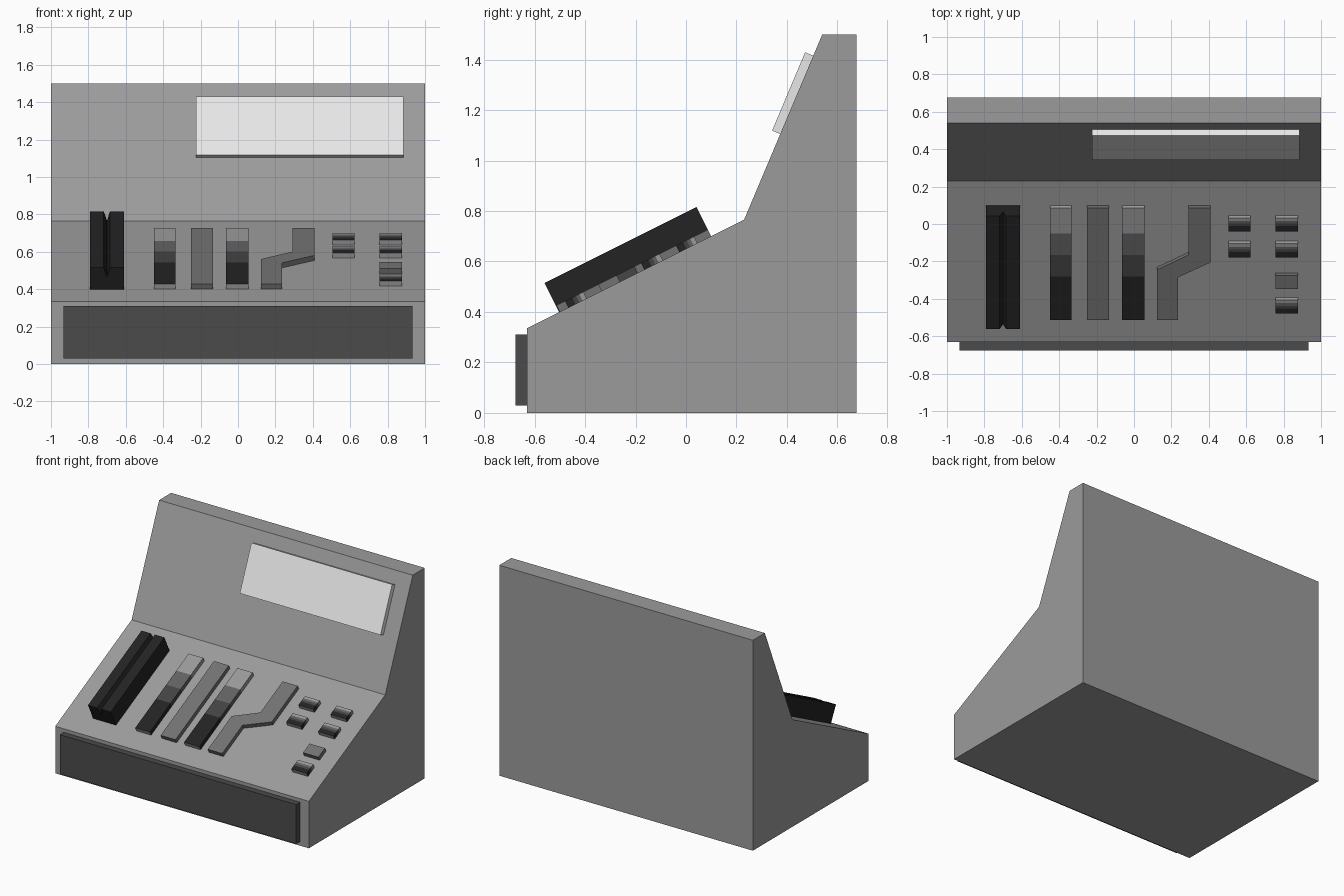
import bpy, bmesh, math
from mathutils import Matrix

if "Cube" in bpy.data.objects:
    bpy.data.objects.remove(bpy.data.objects["Cube"])


def mat(name, v):
    m = bpy.data.materials.new(name)
    m.diffuse_color = (v, v, v, 1)
    m.use_nodes = True
    m.node_tree.nodes["Principled BSDF"].inputs["Base Color"].default_value = m.diffuse_color
    return m


BODY = mat("casing_grey", 0.33)
DRAWER = mat("drawer_dark_grey", 0.07)
BLACK = mat("slot_black", 0.017)
SCREEN = mat("screen_white", 0.80)
KEY = mat("key_grey", 0.17)
END = mat("key_light_grey", 0.42)
BANDS = [BLACK, mat("band_dark", 0.055), mat("band_mid", 0.12), mat("band_light", 0.32)]

# Local frames: x across, y up the slope, z away from the surface
PANEL = Matrix.Translation((0, -0.63, 0.335)) @ Matrix.Rotation(math.atan2(0.43, 0.86), 4, 'X')
HOOD = Matrix.Translation((0, 0.23, 0.765)) @ Matrix.Rotation(math.atan2(0.735, 0.31), 4, 'X')
UPRIGHT = Matrix(((0, 0, 1, 0), (1, 0, 0, 0), (0, 1, 0, 0), (0, 0, 0, 1)))   # profile in y,z
ALONG = Matrix(((1, 0, 0, 0), (0, 0, 1, 0), (0, 1, 0, 0), (0, 0, 0, 1)))     # profile in x,height


def prism(name, outline, low, high, frame, mats):
    """Extrude a flat outline along the frame's z axis."""
    bm = bmesh.new()
    face = bm.faces.new([bm.verts.new((a, b, low)) for a, b in outline])
    ext = bmesh.ops.extrude_face_region(bm, geom=[face])
    new = [g for g in ext["geom"] if isinstance(g, bmesh.types.BMVert)]
    bmesh.ops.translate(bm, verts=new, vec=(0, 0, high - low))
    bm.transform(frame)
    bmesh.ops.recalc_face_normals(bm, faces=bm.faces[:])
    me = bpy.data.meshes.new(name)
    bm.to_mesh(me)
    bm.free()
    for m in mats:
        me.materials.append(m)
    ob = bpy.data.objects.new(name, me)
    bpy.context.collection.objects.link(ob)
    return ob


def rect(x0, x1, y0, y1):
    return [(x0, y0), (x1, y0), (x1, y1), (x0, y1)]


def banded_key(name, x0, x1, s0, s1):
    """Key with four tone bands up its length and light ends."""
    ob = prism(name, rect(x0, x1, s0, s1), 0, 0.03, Matrix(), BANDS + [END])
    bm = bmesh.new()
    bm.from_mesh(ob.data)
    cuts = [s0 + (s1 - s0) * t for t in (0.39, 0.58, 0.77)]
    for c in cuts:
        bmesh.ops.bisect_plane(bm, geom=bm.verts[:] + bm.edges[:] + bm.faces[:],
                               plane_co=(0, c, 0), plane_no=(0, 1, 0))
    for f in bm.faces:
        is_end = abs(f.normal.y) > 0.9
        f.material_index = 4 if is_end else sum(f.calc_center_median().y > c for c in cuts)
    bm.transform(PANEL)
    bm.to_mesh(ob.data)
    bm.free()


# Casing and cash drawer
prism("casing", [(-0.63, 0), (0.675, 0), (0.675, 1.5), (0.54, 1.5), (0.23, 0.765), (-0.63, 0.335)],
      -1, 1, UPRIGHT, [BODY])
prism("cash_drawer", rect(-0.675, -0.625, 0.03, 0.31), -0.932, 0.932, UPRIGHT, [DRAWER])

# Display on the hood
prism("display", rect(-0.225, 0.885, 0.369, 0.706), 0, 0.035, HOOD, [SCREEN])

# Card reader with a V groove along its length
prism("card_reader", [(-0.79, 0), (-0.61, 0), (-0.61, 0.13), (-0.685, 0.13), (-0.70, 0.074),
                      (-0.718, 0.13), (-0.79, 0.13)], 0.142, 0.816, PANEL @ ALONG, [BLACK])

# Long key columns
S0, S1 = 0.145, 0.816
banded_key("key_column_left", -0.45, -0.335, S0, S1)
banded_key("key_column_right", -0.065, 0.055, S0, S1)
prism("key_column_plain", rect(-0.25, -0.133, S0, S1), 0, 0.03, PANEL, [KEY])
prism("key_column_stepped", [(0.122, S0), (0.235, S0), (0.235, 0.40), (0.41, 0.49), (0.41, S1),
                             (0.292, S1), (0.292, 0.535), (0.122, 0.445)], 0, 0.03, PANEL, [KEY])

# Small buttons
ROWS = [(0.675, 0.755), (0.52, 0.602), (0.33, 0.412), (0.183, 0.265)]
for i, (a, b) in enumerate(ROWS):
    if i == 2:
        prism("button_plain", rect(0.757, 0.878, a, b), 0, 0.03, PANEL, [KEY])
        continue
    banded_key(f"button_right_{i}", 0.757, 0.878, a, b)
    if i < 2:
        banded_key(f"button_left_{i}", 0.505, 0.622, a, b)
